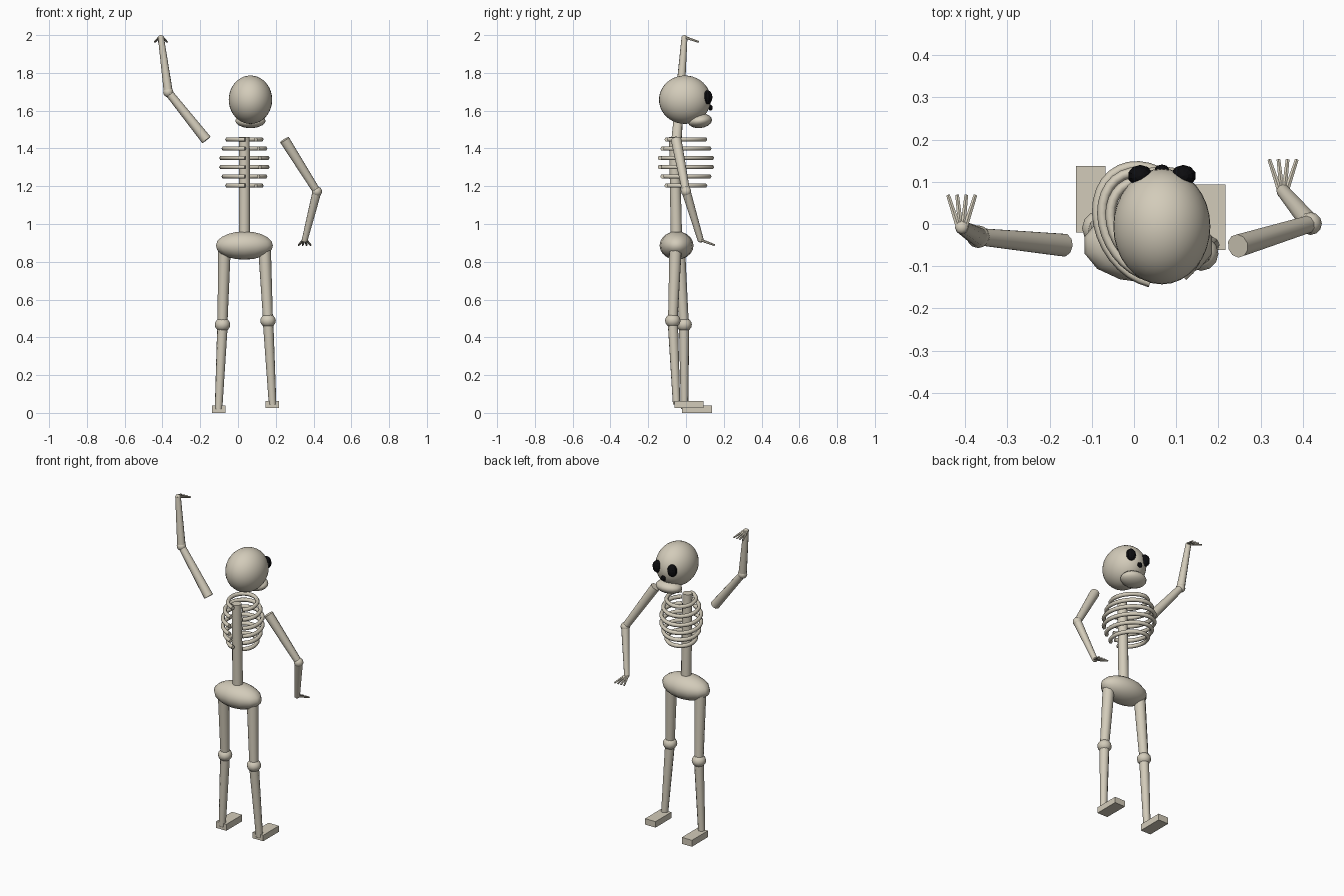
import bpy, math
from mathutils import Vector

cube = bpy.data.objects.get("Cube")
if cube:
    bpy.data.objects.remove(cube, do_unlink=True)


def material(name, colour):
    m = bpy.data.materials.new(name)
    m.use_nodes = True
    m.diffuse_color = colour
    bsdf = m.node_tree.nodes["Principled BSDF"]
    bsdf.inputs["Base Color"].default_value = colour
    bsdf.inputs["Roughness"].default_value = 0.8
    return m


BONE = material("bone", (0.65, 0.6, 0.49, 1))
BLACK = material("socket black", (0.004, 0.004, 0.005, 1))


def finish(name, mat=BONE, angle=50):
    o = bpy.context.object
    o.name = name
    o.data.materials.append(mat)
    if angle:
        bpy.ops.object.shade_smooth_by_angle(angle=math.radians(angle))
    return o


def ball(name, centre, radii, segs=12, rings=8, mat=BONE, angle=50, tilt=0):
    bpy.ops.mesh.primitive_uv_sphere_add(segments=segs, ring_count=rings, radius=1,
                                         location=centre, rotation=(tilt, 0, 0))
    bpy.context.object.scale = radii
    return finish(name, mat, angle)


def bone(name, a, b, r1, r2, sides=10):
    a, b = Vector(a), Vector(b)
    d = b - a
    bpy.ops.mesh.primitive_cone_add(vertices=sides, radius1=r1, radius2=r2, depth=d.length,
                                    location=(a + b) / 2,
                                    rotation=d.to_track_quat("Z", "Y").to_euler())
    return finish(name)


def box(name, low, high):
    low, high = Vector(low), Vector(high)
    bpy.ops.mesh.primitive_cube_add(size=1, location=(low + high) / 2)
    bpy.context.object.scale = high - low
    return finish(name, angle=0)


# Skull, jaw, eye sockets and nose
ball("skull", (0.066, -0.006, 1.658), (0.115, 0.137, 0.128), 32, 20)
ball("jaw", (0.066, 0.074, 1.546), (0.08, 0.064, 0.038), 16, 10, tilt=0.12)
for side, x in (("right", 0.015), ("left", 0.117)):
    ball(side + "_eye_socket", (x, 0.114, 1.671), (0.03, 0.026, 0.037), 10, 8, BLACK, 0)
ball("nose_hole", (0.066, 0.13, 1.616), (0.017, 0.011, 0.016), 8, 6, BLACK, 0)

# Spine and pelvis
bone("spine", (0.034, -0.062, 1.46), (0.034, -0.05, 0.9), 0.028, 0.03, 12)
ball("pelvis", (0.034, -0.05, 0.886), (0.155, 0.09, 0.075), 14, 10)

# Ribs: open oval hoops turned about the spine
TURN = math.radians(30)
START, SWEEP, STEPS = math.radians(-85), math.radians(320), 28
for i, size in enumerate((0.74, 0.9, 1, 1, 0.9, 0.74)):
    curve = bpy.data.curves.new("rib", "CURVE")
    curve.dimensions = "3D"
    curve.bevel_depth = 0.012
    curve.bevel_resolution = 1
    curve.use_fill_caps = True
    path = curve.splines.new("POLY")
    path.points.add(STEPS)
    for k, p in enumerate(path.points):
        t = START + SWEEP * k / STEPS
        u, v = 0.112 * size * math.cos(t), 0.147 * size * math.sin(t)
        p.co = (u * math.cos(TURN) - v * math.sin(TURN),
                u * math.sin(TURN) + v * math.cos(TURN), 0, 1)
    path.use_smooth = True
    rib = bpy.data.objects.new(f"rib_{i + 1}", curve)
    rib.location = (0.034, -0.002, 1.448 - 0.049 * i)
    bpy.context.collection.objects.link(rib)
    curve.materials.append(BONE)

# Arms: shoulder, elbow, wrist, middle of the fingertips
ARMS = {
    "right": ((-0.167, -0.05, 1.445), (-0.369, -0.03, 1.698),
              (-0.408, -0.008, 1.988), (-0.408, 0.068, 1.964)),
    "left": ((0.246, -0.052, 1.446), (0.418, 0.001, 1.172),
             (0.353, 0.078, 0.914), (0.353, 0.152, 0.888)),
}
for side, (shoulder, elbow, wrist, tips) in ARMS.items():
    bone(side + "_upper_arm", shoulder, elbow, 0.028, 0.021)
    ball(side + "_elbow", elbow, (0.027,) * 3)
    bone(side + "_forearm", elbow, wrist, 0.024, 0.016)
    ball(side + "_wrist", wrist, (0.016, 0.016, 0.012), 8, 6)
    for f in range(4):
        spread = f - 1.5
        root = Vector(wrist) + Vector((spread * 0.006, 0.004, 0))
        tip = Vector(tips) + Vector((spread * 0.0215, 0, 0))
        bone(f"{side}_finger_{f + 1}", root, tip, 0.007, 0.005, 6)

# Legs: hip, knee, ankle
LEGS = {
    "right": ((-0.072, -0.038, 0.88), (-0.082, -0.01, 0.467), (-0.103, -0.008, 0.02)),
    "left": ((0.14, -0.055, 0.88), (0.159, -0.07, 0.488), (0.183, -0.05, 0.045)),
}
for side, (hip, knee, ankle) in LEGS.items():
    bone(side + "_thigh", hip, knee, 0.034, 0.026)
    ball(side + "_knee", knee, (0.041, 0.041, 0.037))
    bone(side + "_shin", knee, ankle, 0.028, 0.02)
box("right_foot", (-0.137, -0.02, 0), (-0.067, 0.137, 0.04))
box("left_foot", (0.145, -0.062, 0.027), (0.217, 0.093, 0.064))
